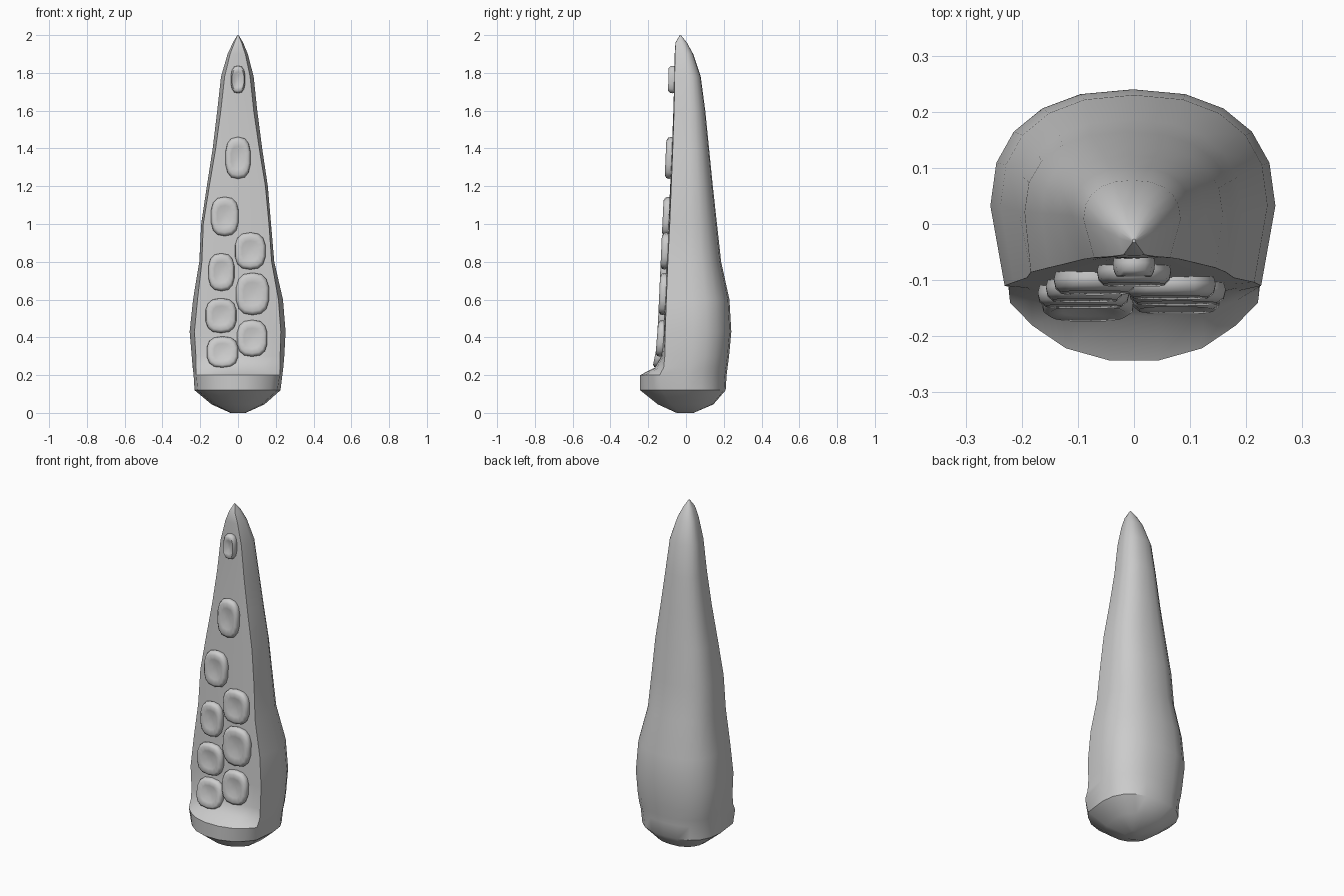
import bpy, bmesh, math
from math import sin, cos, pi


def finish(bm, name, angle):
    """Turn a bmesh into a smooth object that keeps hard creases."""
    bmesh.ops.recalc_face_normals(bm, faces=bm.faces)
    me = bpy.data.meshes.new(name)
    bm.to_mesh(me)
    bm.free()
    me.shade_smooth()
    me.set_sharp_from_angle(angle=math.radians(angle))
    ob = bpy.data.objects.new(name, me)
    bpy.context.collection.objects.link(ob)
    return ob


def bridge(bm, rings):
    for a, b in zip(rings, rings[1:]):
        n = len(a)
        for i in range(n):
            j = (i + 1) % n
            bm.faces.new((a[i], a[j], b[j], b[i]))


# Tentacle sections: z, left x, right x, back y, rim width ratio, rim y, front y
SECTIONS = [
    (0.00, -0.04, 0.04, 0.04, 0.90, -0.03, -0.05),
    (0.045, -0.14, 0.14, 0.145, 0.90, -0.08, -0.15),
    (0.12, -0.23, 0.225, 0.21, 0.93, -0.13, -0.245),
    (0.20, -0.235, 0.235, 0.215, 0.94, -0.14, -0.245),
    (0.24, -0.24, 0.24, 0.220, 0.93, -0.118, -0.165),
    (0.30, -0.245, 0.245, 0.228, 0.91, -0.112, -0.132),
    (0.43, -0.256, 0.252, 0.240, 0.90, -0.110, -0.120),
    (0.60, -0.238, 0.238, 0.230, 0.90, -0.104, -0.112),
    (0.80, -0.205, 0.192, 0.186, 0.93, -0.096, -0.103),
    (1.00, -0.195, 0.175, 0.164, 0.94, -0.086, -0.094),
    (1.20, -0.165, 0.158, 0.142, 0.92, -0.078, -0.084),
    (1.40, -0.134, 0.128, 0.122, 0.88, -0.070, -0.075),
    (1.60, -0.110, 0.102, 0.102, 0.82, -0.063, -0.067),
    (1.78, -0.090, 0.083, 0.078, 0.78, -0.060, -0.062),
    (1.90, -0.055, 0.052, 0.038, 0.75, -0.058, -0.060),
    (1.96, -0.027, 0.027, 0.005, 0.70, -0.055, -0.056),
    (2.00, -0.003, 0.003, -0.027, 0.70, -0.032, -0.033),
]


def section_ring(bm, z, left, right, back, rim, rim_y, front):
    cx, w = (left + right) / 2, (right - left) / 2
    mid = back * 0.35 + rim_y * 0.65 + 0.02 if z < 1.9 else (back + rim_y) / 2
    pts = [(rim * w, rim_y)]
    for i in range(11):                       # rounded back
        a = pi * i / 10
        c, s = cos(a), sin(a)
        pts.append((w * math.copysign(abs(c) ** 0.85, c), mid + (back - mid) * s ** 0.85))
    pts.append((-rim * w, rim_y))
    for t in (-0.82, -0.55, -0.2, 0.2, 0.55, 0.82):   # flatter front
        pts.append((t * rim * w, rim_y + (front - rim_y) * (1 - abs(t) ** 2.5)))
    return [bm.verts.new((cx + x, y, z)) for x, y in pts]


# Tentacle body with flat underside and lip at the base
bm = bmesh.new()
rings = [section_ring(bm, *s) for s in SECTIONS]
bridge(bm, rings)
bm.faces.new(rings[0])
bm.faces.new(rings[-1])
finish(bm, "tentacle_body", 38)


def face_y(z):
    """Front surface depth at a height."""
    for a, b in zip(SECTIONS[4:], SECTIONS[5:]):
        if z <= b[0]:
            return a[6] + (b[6] - a[6]) * (z - a[0]) / (b[0] - a[0])


# Suckers: x, z, half width, half height
SUCKERS = [
    (0.000, 1.765, 0.038, 0.073), (0.000, 1.350, 0.067, 0.111),
    (-0.070, 1.040, 0.074, 0.104), (0.065, 0.857, 0.082, 0.098),
    (-0.088, 0.745, 0.070, 0.100), (0.077, 0.630, 0.088, 0.112),
    (-0.090, 0.515, 0.083, 0.092), (0.075, 0.395, 0.081, 0.097),
    (-0.082, 0.322, 0.084, 0.083),
]
# Rounded cushion profile with dimple: scale, height above face
PROFILE = [(0.93, -0.015), (1.0, 0.008), (0.96, 0.022),
           (0.82, 0.031), (0.55, 0.026), (0.25, 0.020)]

for k, (x, z, w, h) in enumerate(SUCKERS):
    bm = bmesh.new()
    lo, hi = max(z - h, 0.27), z + h
    slope = (face_y(hi) - face_y(lo)) / (hi - lo)
    rings = []
    for s, d in PROFILE:
        ring = []
        for i in range(14):
            a = 2 * pi * (i + 0.5) / 14
            px = math.copysign(abs(cos(a)) ** 0.75, cos(a)) * w * s
            pz = math.copysign(abs(sin(a)) ** 0.75, sin(a)) * h * s
            ring.append(bm.verts.new((x + px, face_y(z) + slope * pz - d, z + pz)))
        rings.append(ring)
    bridge(bm, rings)
    bm.faces.new(rings[0])
    bm.faces.new(rings[-1])
    finish(bm, f"sucker_{k + 1}", 60)
